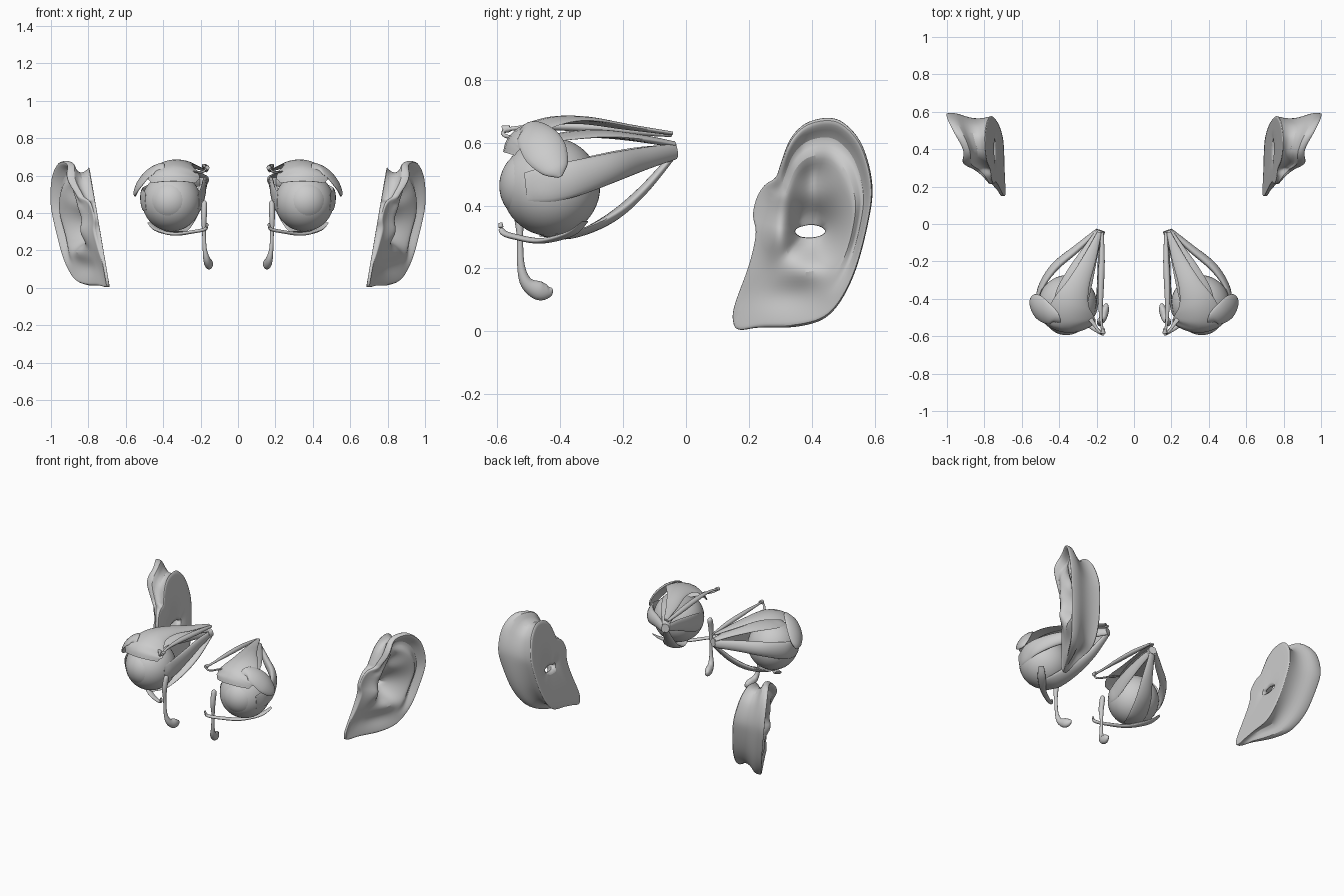
import bpy, bmesh, math
from mathutils import Vector

if "Cube" in bpy.data.objects:
    bpy.data.objects.remove(bpy.data.objects["Cube"])

EYE = Vector((.355, -.43, .46))
R = .157


def spline(pts, sub, closed=False):
    """Catmull-Rom through tuples of any length."""
    n, out = len(pts), []
    for i in range(n if closed else n - 1):
        if closed:
            a, b, c, d = (pts[(i + k) % n] for k in (-1, 0, 1, 2))
        else:
            a, b, c, d = (pts[min(max(i + k, 0), n - 1)] for k in (-1, 0, 1, 2))
        for s in range(sub):
            t = s / sub
            out.append([.5 * (2 * q + (r - p) * t + (2 * p - 5 * q + 4 * r - e) * t * t
                              + (3 * q - p - 3 * r + e) * t ** 3)
                        for p, q, r, e in zip(a, b, c, d)])
    if not closed:
        out.append(list(pts[-1]))
    return out


def finish(name, bm, angle=60, subsurf=0):
    """Make the object and mirror it to the other side."""
    bmesh.ops.recalc_face_normals(bm, faces=bm.faces)
    me = bpy.data.meshes.new(name)
    bm.to_mesh(me)
    bm.free()
    ob = bpy.data.objects.new(name, me)
    bpy.context.collection.objects.link(ob)
    m = ob.modifiers.new("mirror", 'MIRROR')
    m.use_mirror_merge = False
    if subsurf:
        s = ob.modifiers.new("smooth", 'SUBSURF')
        s.levels = s.render_levels = subsurf
    bpy.ops.object.select_all(action='DESELECT')
    ob.select_set(True)
    bpy.context.view_layer.objects.active = ob
    bpy.ops.object.shade_smooth_by_angle(angle=math.radians(angle))
    return ob


def bridge(bm, rings, loop=False):
    for a, b in zip(rings, rings[1:] + rings[:1] if loop else rings[1:]):
        k = len(a)
        for i in range(k):
            bm.faces.new((a[i], a[(i + 1) % k], b[(i + 1) % k], b[i]))


def strip(name, pts, normal, curl=0, wrap=R, seg=20):
    """Sweep an ellipse (half width, half thickness) along a path, draped over the eyeball."""
    path = spline(pts, 6)
    bm, rings = bmesh.new(), []
    for i, p in enumerate(path):
        pos, w, t = Vector(p[:3]), max(p[3], .003), max(p[4], .001)
        tan = (Vector(path[min(i + 1, len(path) - 1)][:3]) - Vector(path[max(i - 1, 0)][:3])).normalized()
        side = tan.cross(Vector(normal)).normalized()
        nor = side.cross(tan)
        ring = []
        for k in range(seg):
            a = 2 * math.pi * k / seg
            u = w * math.cos(a)
            v = pos + side * u + nor * (t * math.sin(a) - curl * u * u)
            d = v - EYE
            low = wrap + t * (.4 + math.sin(a))
            if wrap and d.length < low:
                v = EYE + d.normalized() * low
            ring.append(bm.verts.new(v))
        rings.append(ring)
    bridge(bm, rings)
    bm.faces.new(rings[0])
    bm.faces.new(rings[-1])
    return finish(name, bm)


# Eyeball and cornea
for name, c, r in (("eyeball", EYE, R), ("cornea", Vector((.362, -.470, .463)), .124)):
    bm = bmesh.new()
    bmesh.ops.create_uvsphere(bm, u_segments=48, v_segments=24, radius=r)
    bmesh.ops.translate(bm, verts=bm.verts, vec=c)
    finish(name, bm)

# Straight muscles running from the apex to the eyeball
strip("superior_rectus", [(.185, -.04, .595, .02, .01), (.235, -.15, .615, .045, .012),
      (.29, -.28, .63, .075, .012), (.335, -.4, .625, .09, .007), (.35, -.5, .6, .07, .001)], (0, 0, 1), 2)
strip("lateral_rectus", [(.195, -.035, .572, .025, .012), (.305, -.13, .55, .036, .02),
      (.425, -.23, .522, .047, .022), (.5, -.34, .49, .056, .014), (.515, -.43, .47, .058, .006),
      (.495, -.51, .46, .045, .001)], (1, .2, 0), 2)
strip("inferior_rectus", [(.18, -.04, .56, .018, .01), (.225, -.14, .445, .035, .015),
      (.28, -.24, .36, .052, .016), (.33, -.36, .305, .06, .009), (.355, -.46, .305, .045, .001)], (0, .5, -1), 2)
strip("medial_rectus", [(.175, -.04, .575, .02, .01), (.18, -.16, .55, .035, .012),
      (.185, -.29, .51, .05, .012), (.195, -.41, .47, .06, .006), (.21, -.49, .46, .045, .001)], (-1, 0, 0), 2)

# Eyelid lifter spreading over the top of the eye
strip("lid_levator", [(.185, -.045, .63, .012, .006), (.235, -.18, .65, .035, .008),
      (.295, -.32, .675, .06, .008), (.335, -.43, .677, .1, .006), (.345, -.52, .65, .135, .005),
      (.345, -.565, .61, .14, .004), (.345, -.58, .57, .12, .002)], (0, -.2, 1), 2.6, .162)

# Oblique muscles, tendon and its pulley
strip("superior_oblique", [(.17, -.045, .625, .008, .007), (.172, -.2, .64, .016, .014),
      (.178, -.36, .65, .016, .013), (.178, -.49, .65, .009, .008), (.17, -.575, .64, .007, .006),
      (.19, -.57, .62, .007, .006), (.24, -.5, .62, .015, .005), (.32, -.42, .62, .035, .003)], (-.4, 0, 1))
strip("pulley", [(.166, -.56, .645, .011, .011), (.165, -.585, .642, .012, .012)], (0, 0, 1))
strip("inferior_oblique", [(.165, -.59, .345, .006, .006), (.175, -.582, .315, .011, .009),
      (.24, -.54, .3, .014, .009), (.34, -.46, .288, .018, .009), (.43, -.37, .31, .025, .008),
      (.475, -.32, .35, .015, .001)], (.2, .2, -1))

# Ring at the apex
strip("apex_ring", [(.188, -.065, .575, .026, .03), (.178, -.035, .578, .024, .027)], (0, 0, 1), wrap=0)

# Tear gland and tear duct
strip("tear_gland", [(.40, -.53, .63, .012, .004), (.43, -.505, .645, .045, .008), (.48, -.475, .62, .065, .01),
      (.522, -.445, .572, .068, .012), (.545, -.415, .52, .045, .012), (.55, -.40, .492, .008, .005)],
      (.7, -.2, .7), 3, .165)
strip("tear_duct", [(.18, -.51, .465, .004, .004), (.18, -.515, .45, .017, .015), (.182, -.53, .38, .017, .015),
      (.182, -.528, .3, .01, .01), (.178, -.525, .21, .012, .011), (.168, -.508, .155, .02, .018),
      (.157, -.47, .13, .03, .022), (.15, -.44, .128, .022, .015), (.15, -.425, .135, .004, .004)],
      (-1, 0, 0), wrap=0)

# Ear: outline (y, z), lofted as rings from the canal over the rim to the flat back plate
OUT = [(.15, .03), (.17, .005), (.235, .012), (.36, .015), (.46, .055), (.535, .18), (.585, .37),
       (.592, .48), (.56, .595), (.505, .662), (.45, .68), (.38, .662), (.33, .61), (.30, .53),
       (.285, .49), (.25, .465), (.225, .425), (.213, .37), (.222, .31), (.2, .21), (.155, .085)]
CANAL = (.395, .318)


def plate(z):
    return .685 + .17 * z


def ramp(v, a, b):
    return min(max((v - a) / (b - a), 0), 1)


def bump(y, z, cy, cz, sy, sz):
    return math.exp(-((y - cy) / sy) ** 2 - ((z - cz) / sz) ** 2)


def face_height(y, z, t):
    h = .61 + .6 * y + .095 * z
    upper = ramp(z, .12, .27) * ramp(y, .27, .37)
    h -= .045 * upper * math.exp(-((t - .8) / .09) ** 2)       # groove inside the rim
    h += .055 * bump(y, z, .33, .58, .06, .09)                 # front of the rim
    h += .03 * bump(y, z, .31, .42, .035, .1)                  # root of the rim
    h -= .02 * (1 - t)                                         # overall dish
    h -= .13 * bump(y, z, .41, .33, .075, .09)                 # bowl
    h -= .05 * bump(y, z, .41, .5, .045, .06)                  # upper hollow
    h += .045 * bump(y, z, .30, .30, .045, .07)                # front flap
    h += .03 * bump(y, z, .38, .2, .06, .04)                   # lower ridge
    h -= .02 * bump(y, z, .34, .11, .1, .05)                   # lobe
    return min(max(h, plate(z) + .018), 1.006)


bm = bmesh.new()
outline = spline(OUT, 5, True)
rows = [('plate', 0)] + [('face', t) for t in (0, .1, .2, .3, .4, .5, .58, .66, .74, .82, .89, .94, .975)]
rows += [('rim', .15), ('rim', .6), ('back', .62), ('back', .4), ('back', .15), ('plate', .96), ('plate', .93),
         ('plate', .5)]
rings = []
for kind, t in rows:
    ring = []
    for oy, oz in outline:
        dy, dz = oy - CANAL[0], oz - CANAL[1]
        a = math.atan2(dz, dy)
        hy, hz = CANAL[0] + .046 * math.cos(a), CANAL[1] + .016 * math.sin(a)
        s, rear = t, ramp(oy, .2, .32)
        if kind == 'rim':
            s = 1
        elif kind == 'back':
            s = 1 - rear * {.62: .09, .4: .2, .15: .17}[t]
        elif t > .9 and kind == 'plate':
            s = t - .05 * rear + .04 * (1 - rear)
        y, z = hy + (oy - hy) * s, hz + (oz - hz) * s
        base = plate(z)
        top = face_height(y, z, min(s, 1))
        if kind == 'plate':
            x = base
        elif kind == 'face':
            x = top
        elif kind == 'rim':
            x = top - min(.09, .6 * (top - base)) * t
        else:
            x = base + (face_height(oy, oz, 1) - base) * t
        ring.append(bm.verts.new((x, y, z)))
    rings.append(ring)
bridge(bm, rings, loop=True)
finish("ear", bm, 50, 1)
